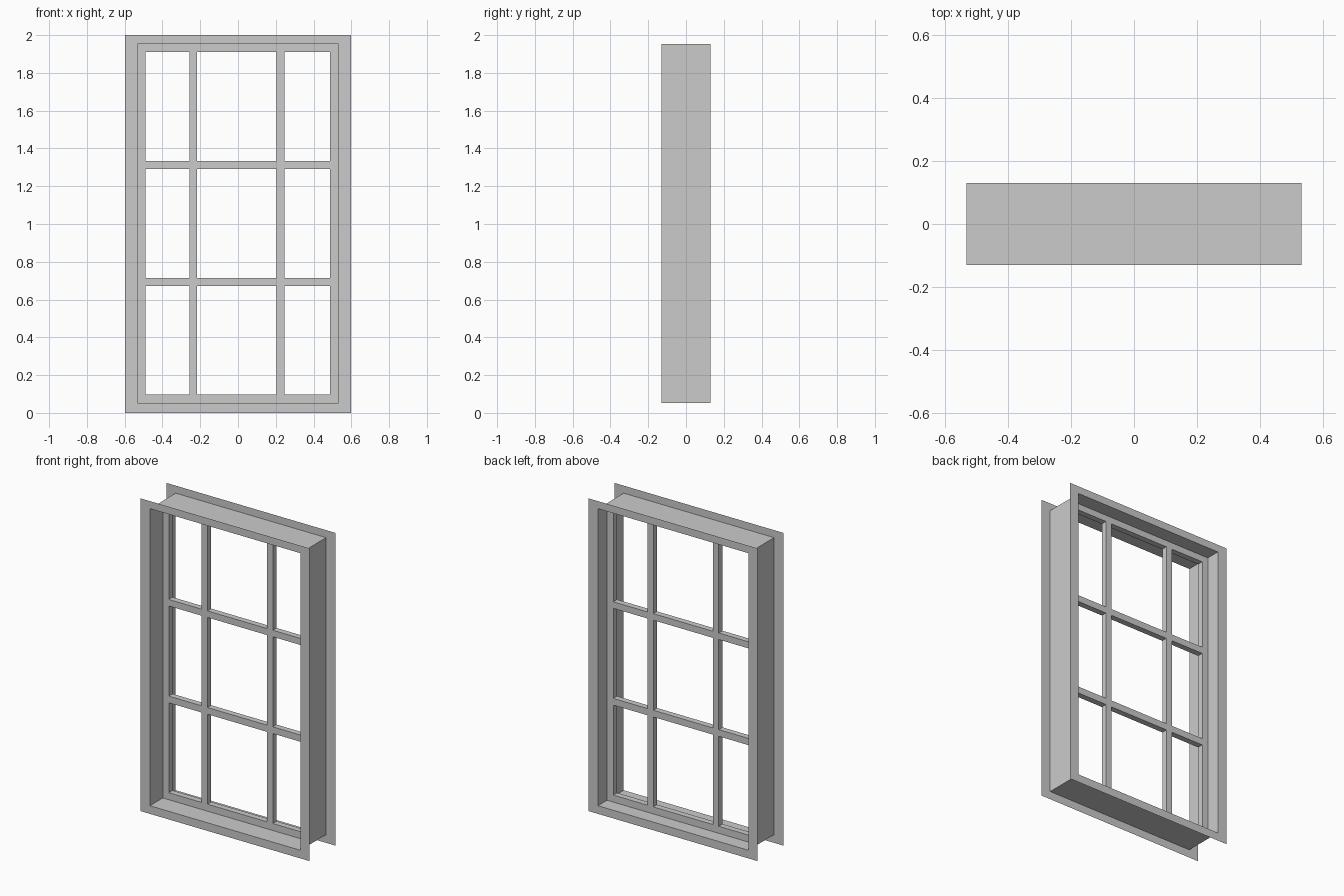
import bpy, bmesh

if "Cube" in bpy.data.objects:
    bpy.data.objects.remove(bpy.data.objects["Cube"])

W, H = 0.598, 2.0            # flange half width, height
TX, T0, T1 = 0.532, 0.052, 1.952   # casing half width, bottom, top
D = 0.13                     # half depth
Y0, Y1 = 0.0, 0.038          # lattice front and back


def finish(name, bm):
    bmesh.ops.remove_doubles(bm, verts=bm.verts, dist=1e-5)
    bmesh.ops.recalc_face_normals(bm, faces=bm.faces)
    bmesh.ops.dissolve_limit(bm, angle_limit=0.01, verts=bm.verts, edges=bm.edges)
    me = bpy.data.meshes.new(name)
    bm.to_mesh(me)
    bm.free()
    ob = bpy.data.objects.new(name, me)
    bpy.context.collection.objects.link(ob)
    return ob


def ring(x0, x1, z0, z1, y):
    return [(x0, y, z0), (x1, y, z0), (x1, y, z1), (x0, y, z1)]


def bridge(bm, a, b):
    for i in range(4):
        j = (i + 1) % 4
        bm.faces.new([bm.verts.new(p) for p in (a[i], a[j], b[j], b[i])])


# Thin sheet casing: front flange, through wall, back flange
bm = bmesh.new()
loops = [ring(-W, W, 0, H, -D), ring(-TX, TX, T0, T1, -D),
         ring(-TX, TX, T0, T1, D), ring(-W, W, 0, H, D)]
for a, b in zip(loops, loops[1:]):
    bridge(bm, a, b)
finish("window_casing", bm)

# Sash and glazing bars: a grid of bars with nine openings
xs = [-TX, -0.490, -0.258, -0.216, 0.205, 0.246, 0.488, TX]
zs = [T0, 0.097, 0.672, 0.715, 1.291, 1.333, 1.910, T1]
bm = bmesh.new()
for i in range(7):
    for k in range(7):
        cell = (xs[i], xs[i + 1], zs[k], zs[k + 1])
        front, back = ring(*cell, Y0), ring(*cell, Y1)
        if i % 2 and k % 2:          # opening: only its reveal
            bridge(bm, front, back)
        else:                        # bar: front and back skin
            bm.faces.new([bm.verts.new(p) for p in front])
            bm.faces.new([bm.verts.new(p) for p in reversed(back)])
finish("sash_lattice", bm)
